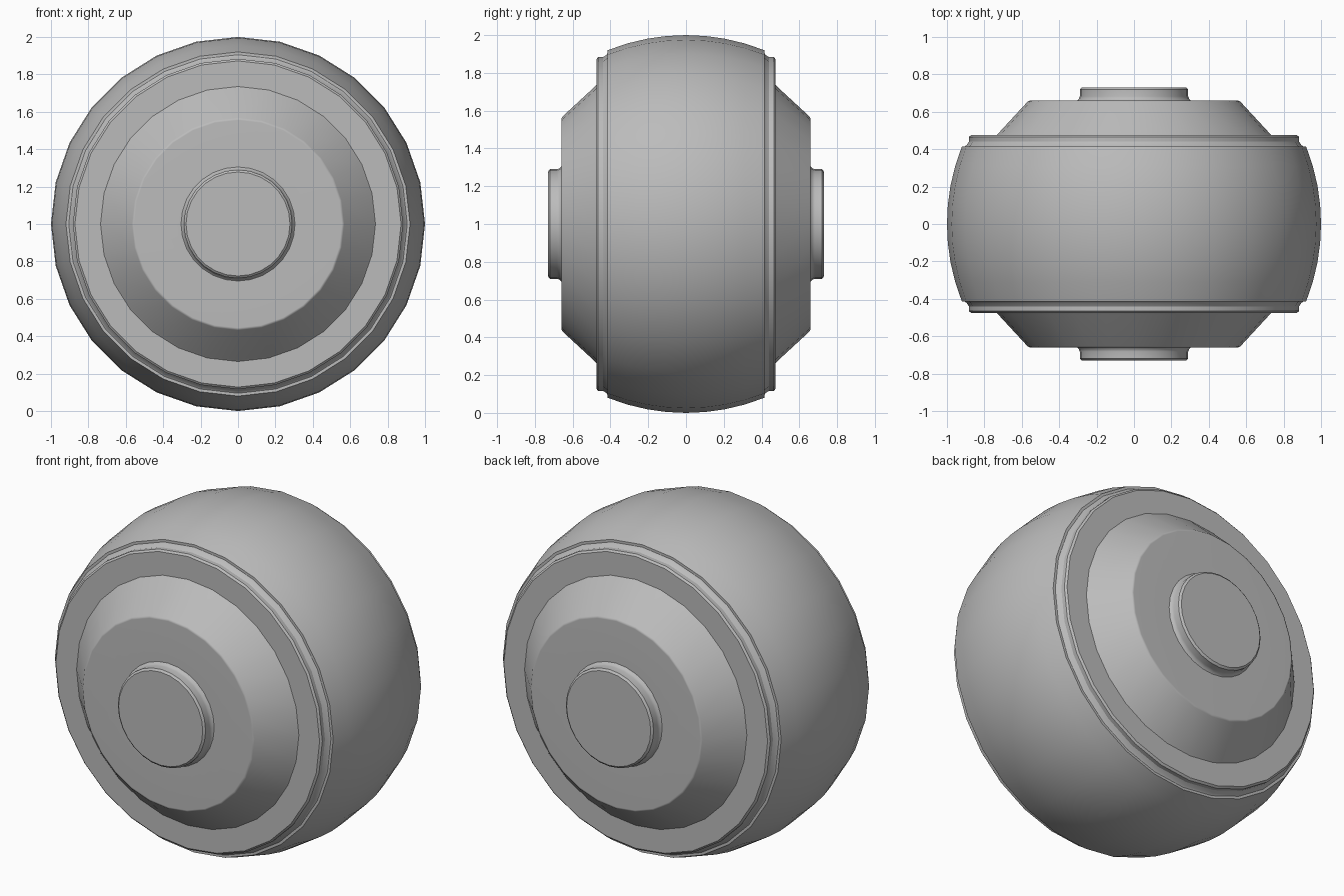
import bpy
import bmesh
from math import sin, cos, pi, sqrt, radians

cube = bpy.data.objects.get("Cube")
if cube:
    bpy.data.objects.remove(cube, do_unlink=True)

SIDES = 28

grey = bpy.data.materials.new("plain grey")
grey.use_nodes = True
grey.diffuse_color = (0.5, 0.5, 0.5, 1)
grey.node_tree.nodes["Principled BSDF"].inputs["Base Color"].default_value = (0.5, 0.5, 0.5, 1)


def lathe(name, profile):
    """Turn a front-half profile of (radius, y) about the y axis and mirror it to the back."""
    bm = bmesh.new()
    rings = []
    for r, y in profile:
        if r == 0:
            rings.append([bm.verts.new((0, y, 1))] * SIDES)
        else:
            angles = [2 * pi * j / SIDES for j in range(SIDES)]
            rings.append([bm.verts.new((r * sin(a), y, 1 + r * cos(a))) for a in angles])
    for inner, outer in zip(rings, rings[1:]):
        for j in range(SIDES):
            k = (j + 1) % SIDES
            corners = [inner[j], inner[k], outer[k], outer[j]]
            bm.faces.new(list(dict.fromkeys(corners)))
    mesh = bpy.data.meshes.new(name)
    bm.to_mesh(mesh)
    bm.free()
    mesh.materials.append(grey)
    ob = bpy.data.objects.new(name, mesh)
    bpy.context.collection.objects.link(ob)

    bpy.ops.object.select_all(action='DESELECT')
    ob.select_set(True)
    bpy.context.view_layer.objects.active = ob
    bpy.ops.object.shade_smooth_by_angle(angle=radians(30))
    mirror = ob.modifiers.new("front to back", 'MIRROR')
    mirror.use_axis = (False, True, False)
    mirror.merge_threshold = 0.0005
    weighted = ob.modifiers.new("flat faces", 'WEIGHTED_NORMAL')
    weighted.keep_sharp = True
    return ob


# Barrel: a shallow arc from its edge to the widest point in the middle
EDGE_R, EDGE_Y = 0.92, 0.415
bulge = 1 - EDGE_R
arc_r = (EDGE_Y ** 2 + bulge ** 2) / (2 * bulge)
ys = [-EDGE_Y * (1 - i / 4) for i in range(5)]
lathe("barrel", [(1 - arc_r + sqrt(arc_r ** 2 - y * y), y) for y in ys])

# Stepped rim between the side plate and the barrel
lathe("rim", [(0.735, -0.475), (0.872, -0.475), (0.883, -0.465), (0.883, -0.44),
              (0.895, -0.422), (0.905, -0.415), (EDGE_R, -EDGE_Y)])

# Conical side plate with softened edges
lathe("side_plate", [(0.305, -0.66), (0.555, -0.66), (0.568, -0.655),
                     (0.725, -0.485), (0.735, -0.475)])

# Round hub cap with chamfered edge and flared foot
lathe("hub_cap", [(0, -0.73), (0.278, -0.73), (0.29, -0.72), (0.29, -0.682),
                  (0.296, -0.668), (0.305, -0.66)])
